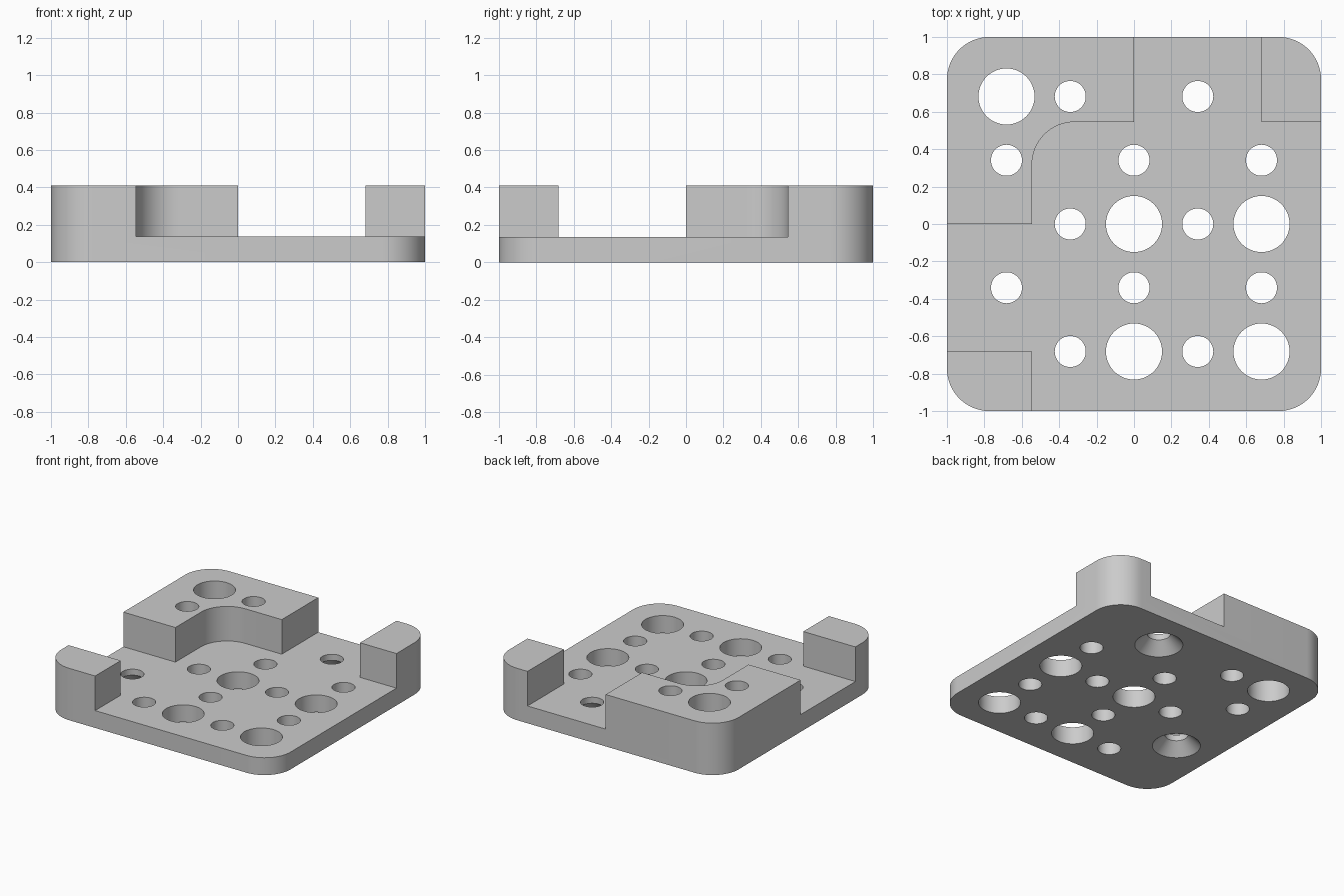
import bpy, bmesh, math

cube = bpy.data.objects.get("Cube")
if cube:
    bpy.data.objects.remove(cube, do_unlink=True)

U = 1 / 22             # design unit
BASE, TOP = 3 * U, 9 * U
PITCH = 7.5 * U        # hole grid spacing
CORNER = 5 * U
IN = 12 * U            # inner wall of the raised block
END = 15 * U           # inner end of the corner posts
OUT = 1.2              # beyond the plate edge

grey = bpy.data.materials.new("light grey")
grey.use_nodes = True
colour = (0.6, 0.6, 0.6, 1)
grey.diffuse_color = colour
grey.node_tree.nodes["Principled BSDF"].inputs["Base Color"].default_value = colour


def arc(cx, cy, r, start, end, steps=16):
    angles = [math.radians(start + (end - start) * i / steps) for i in range(steps + 1)]
    return [(cx + r * math.cos(a), cy + r * math.sin(a)) for a in angles]


def loft(bm, rings):
    """Closed solid through matching rings of 3D points, bottom to top."""
    rows = [[bm.verts.new(p) for p in ring] for ring in rings]
    bm.faces.new(rows[0][::-1])
    bm.faces.new(rows[-1])
    n = len(rows[0])
    for low, high in zip(rows, rows[1:]):
        for i in range(n):
            j = (i + 1) % n
            bm.faces.new((low[i], low[j], high[j], high[i]))


def prism(bm, outline, z0, z1):
    loft(bm, [[(x, y, z) for x, y in outline] for z in (z0, z1)])


def lathe(bm, cx, cy, profile):
    loft(bm, [[(x, y, z) for x, y in arc(cx, cy, r, 0, 360, 48)[:-1]] for r, z in profile])


def make_object(name, bm):
    bmesh.ops.recalc_face_normals(bm, faces=bm.faces)
    mesh = bpy.data.meshes.new(name)
    bm.to_mesh(mesh)
    bm.free()
    mesh.materials.append(grey)
    obj = bpy.data.objects.new(name, mesh)
    bpy.context.collection.objects.link(obj)
    return obj


# Rounded square body at full height
bm = bmesh.new()
c = 1 - CORNER
outline = []
for x, y, start in ((c, c, 0), (-c, c, 90), (-c, -c, 180), (c, -c, 270)):
    outline += arc(x, y, CORNER, start, start + 90)
prism(bm, outline, 0, TOP)
plate = make_object("mounting_plate", bm)

# Pocket that leaves the corner block and two corner posts standing
bm = bmesh.new()
pocket = [(-IN, -OUT), (-IN, -END), (-OUT, -END), (-OUT, 0), (-IN, 0)]
pocket += arc(CORNER - IN, IN - CORNER, CORNER, 180, 90)
pocket += [(0, IN), (0, OUT), (END, OUT), (END, IN), (OUT, IN), (OUT, -OUT)]
prism(bm, pocket, BASE, TOP + 0.2)
pocket_cutter = make_object("pocket_cutter", bm)

# Small holes on alternating grid points, two of them countersunk from below;
# large holes on the even points that are not under a post or blank
SMALL, LARGE, SINK = 0.083, 0.15, 0.172
bm = bmesh.new()
countersunk = {(1, 2), (-2, -1)}
blank = {(0, 2), (2, 2), (-2, 0), (-2, -2)}
for i in range(-2, 3):
    for j in range(-2, 3):
        x, y = i * PITCH, j * PITCH
        if (i, j) in countersunk:
            lathe(bm, x, y, [(SINK, -0.1), (SINK, 0), (SMALL, SINK - SMALL), (SMALL, 0.5)])
        elif (i + j) % 2:
            lathe(bm, x, y, [(SMALL, -0.1), (SMALL, 0.5)])
        elif i % 2 == 0 and (i, j) not in blank:
            lathe(bm, x, y, [(LARGE, -0.1), (LARGE, 0.5)])
hole_cutter = make_object("hole_cutter", bm)

# Cut, then drop the cutters
bpy.context.view_layer.objects.active = plate
for cutter in (pocket_cutter, hole_cutter):
    cutter.hide_render = True
    mod = plate.modifiers.new(cutter.name, "BOOLEAN")
    mod.operation = "DIFFERENCE"
    mod.solver = "EXACT"
    mod.object = cutter
    bpy.ops.object.modifier_apply(modifier=mod.name)
    bpy.data.objects.remove(cutter, do_unlink=True)

# Smooth rounded walls, sharp rims
bpy.ops.object.select_all(action="DESELECT")
plate.select_set(True)
bpy.ops.object.shade_smooth_by_angle(angle=math.radians(30))
